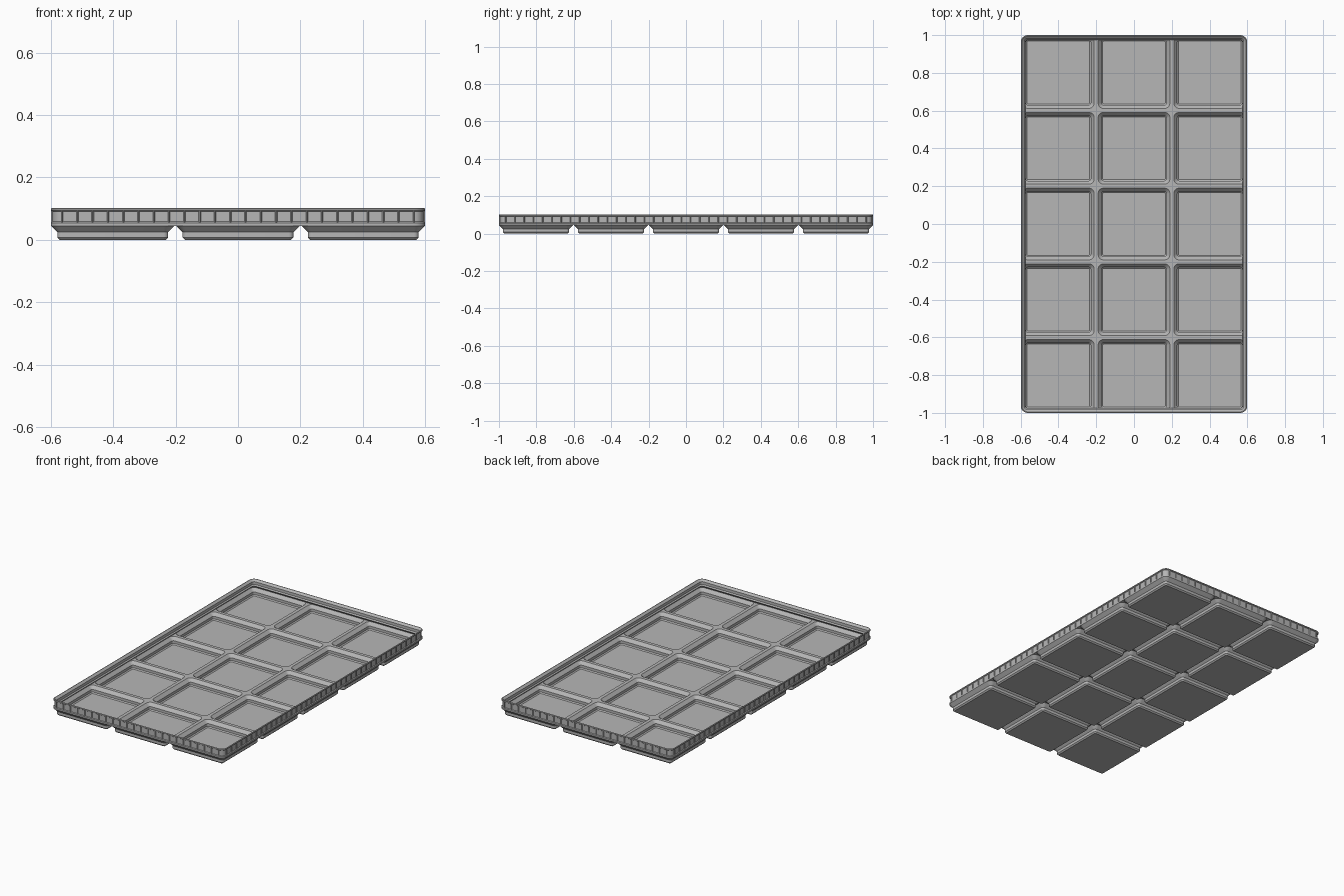
import bpy, bmesh, math

if "Cube" in bpy.data.objects:
    bpy.data.objects.remove(bpy.data.objects["Cube"])

S = 2 / 209.5            # design units (mm) to scene units
PITCH, NX, NY = 42, 3, 5
HX, HY = 62.75, 104.75   # outer half sizes
RAD, ARC = 3.75, 6
CELLS_X, CELLS_Y = 23, 39
WALL = 0.85              # wall thickness under the lip

grey = bpy.data.materials.new("light grey plastic")
grey.diffuse_color = (0.47, 0.47, 0.47, 1)
grey.use_nodes = True
grey.node_tree.nodes["Principled BSDF"].inputs["Base Color"].default_value = grey.diffuse_color


def loop(hx, hy, r, z, nx=1, ny=1):
    """Counter-clockwise rounded rectangle with divided straight sides."""
    pts = []
    for k, (sx, sy) in enumerate([(1, 1), (-1, 1), (-1, -1), (1, -1)]):
        cx, cy = sx * (hx - r), sy * (hy - r)
        for i in range(ARC + 1):
            a = math.pi / 2 * (k + i / ARC)
            pts.append((cx + r * math.cos(a), cy + r * math.sin(a), z))
        n = nx if k % 2 == 0 else ny
        ax, ay, _ = pts[-1]
        length = 2 * (hx - r) if k % 2 == 0 else 2 * (hy - r)
        dx, dy = [(-1, 0), (0, -1), (1, 0), (0, 1)][k]
        for i in range(1, n):
            pts.append((ax + dx * length * i / n, ay + dy * length * i / n, z))
    return pts


def loft(bm, rings, cap=None):
    """Skin consecutive rings; cap is 'start' or 'end'. Returns face bands."""
    vs = [[bm.verts.new(p) for p in ring] for ring in rings]
    n = len(vs[0])
    bands = []
    for a, b in zip(vs, vs[1:]):
        bands.append([bm.faces.new((a[i], a[(i + 1) % n], b[(i + 1) % n], b[i]))
                      for i in range(n)])
    if cap == 'start':
        bm.faces.new(vs[0][::-1])
    elif cap == 'end':
        bm.faces.new(vs[-1])
    return bands


def finish(bm, name):
    bmesh.ops.scale(bm, vec=(S, S, S), verts=bm.verts)
    bmesh.ops.remove_doubles(bm, verts=bm.verts, dist=1e-5)
    me = bpy.data.meshes.new(name)
    bm.to_mesh(me)
    bm.free()
    me.materials.append(grey)
    ob = bpy.data.objects.new(name, me)
    bpy.context.collection.objects.link(ob)
    bpy.ops.object.select_all(action='DESELECT')
    ob.select_set(True)
    bpy.context.view_layer.objects.active = ob
    bpy.ops.object.shade_smooth_by_angle(angle=math.radians(25))


def square_ring(ring, z, cx, cy, inset, corner):
    """Push a cell ring out to its grid square, stopping at the outer wall."""
    out = []
    for i, (x, y, _) in enumerate(ring):
        sx, sy = math.copysign(1, x), math.copysign(1, y)
        if corner == (sx, sy):
            out.append((x, y, z))
            continue
        hx = min(PITCH / 2, HX - inset - cx * sx)
        hy = min(PITCH / 2, HY - inset - cy * sy)
        out.append((sx * hx, sy * hy, z))
    return out


# feet and pockets, one of each per grid cell
feet, pockets = bmesh.new(), bmesh.new()
FOOT = [(17.8, 0.8, 0), (18.6, 1.6, 0.8), (18.6, 1.6, 2.6), (20.75, 3.75, 4.75)]
POCKET = [(PITCH / 2 - 0.25 - WALL, 2.9, 5.2), (18.05, 1.3, 3.2),
          (18.05, 1.3, 1.5), (17.4, 0.7, 0.85)]
for ix in range(NX):
    for iy in range(NY):
        cx, cy = (ix - (NX - 1) / 2) * PITCH, (iy - (NY - 1) / 2) * PITCH
        corner = None
        if ix in (0, NX - 1) and iy in (0, NY - 1):
            corner = (math.copysign(1, cx), math.copysign(1, cy))
        foot = [loop(h, h, r, z) for h, r, z in FOOT]
        foot.append(square_ring(foot[-1], 4.75, cx, cy, 0, corner))
        pocket = [loop(h, h, r, z) for h, r, z in POCKET]
        pocket.insert(0, square_ring(pocket[0], 5.2, cx, cy, WALL, corner))
        for bm, rings, cap in ((feet, foot, 'start'), (pockets, pocket, 'end')):
            loft(bm, [[(x + cx, y + cy, z) for x, y, z in r] for r in rings], cap)
finish(feet, "feet")
finish(pockets, "pockets")

# rim with stacking lip: (offset from outside, height), outside up then inside down
RIM = [(0, 4.75), (0, 5.75), (0, 9.95), (0, 10.45), (0.25, 10.7), (0.6, 10.7),
       (1.9, 9.5), (1.9, 7.7), (2.6, 7.0), (WALL, 5.3), (WALL, 5.2)]
rim = bmesh.new()
bands = loft(rim, [loop(HX - o, HY - o, RAD - o, z, CELLS_X, CELLS_Y) for o, z in RIM])

# recessed panels round the outside, one more wrapping each corner
band, start = bands[1], 0
panels = []
for side in (CELLS_X, CELLS_Y, CELLS_X, CELLS_Y):
    panels.append(band[start:start + ARC])
    panels += [[f] for f in band[start + ARC:start + ARC + side]]
    start += ARC + side
rim.normal_update()
for faces in panels:
    bmesh.ops.inset_region(rim, faces=faces, thickness=0.35, depth=-0.5,
                           use_even_offset=True)
finish(rim, "rim")
